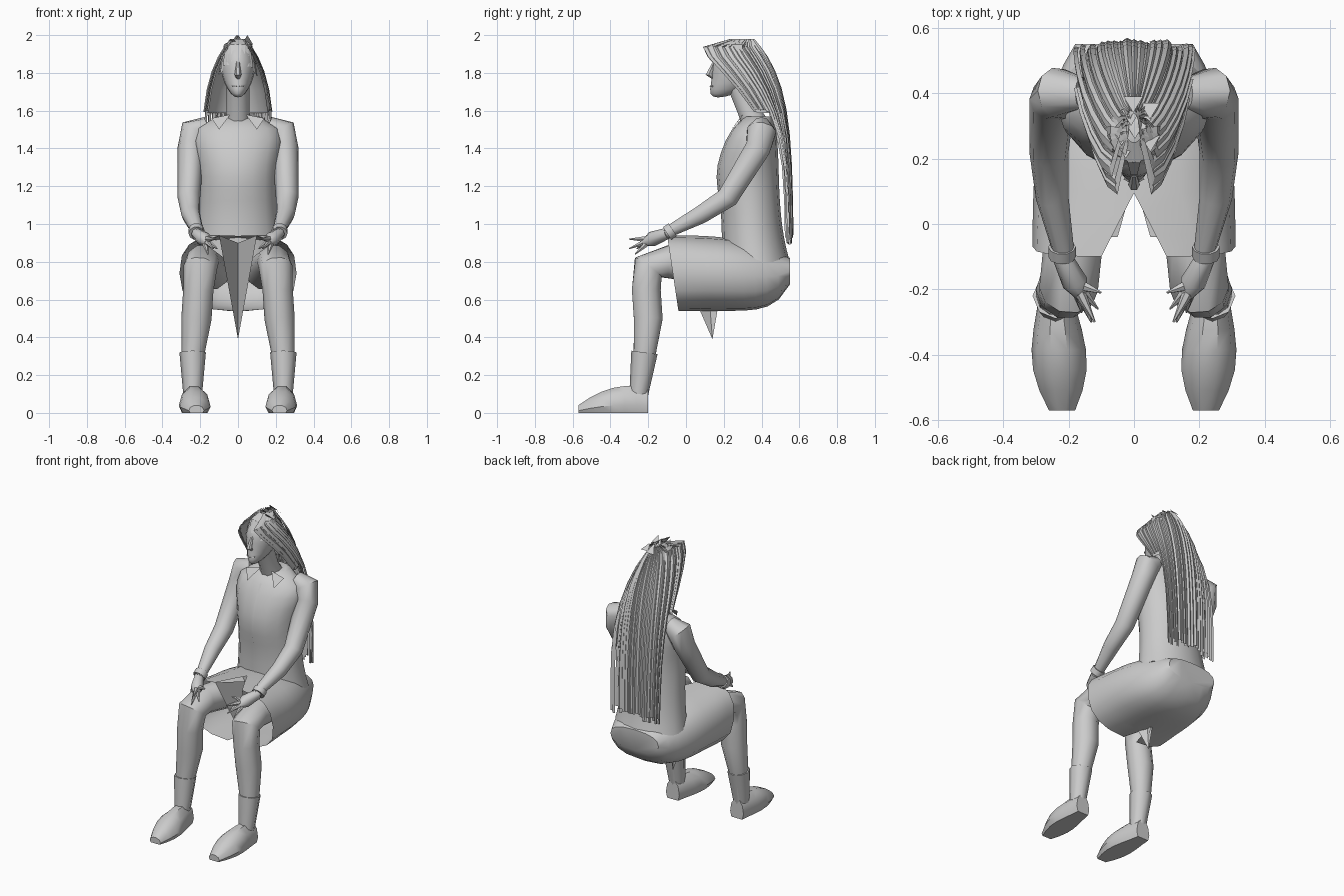
import bpy, bmesh, random
from math import sin, cos, pi, exp, radians, copysign
from mathutils import Vector

random.seed(4)
cube = bpy.data.objects.get("Cube")
if cube:
    bpy.data.objects.remove(cube)

shade = 0.6
grey = bpy.data.materials.new("plain_grey")
grey.use_nodes = True
grey.diffuse_color = (shade, shade, shade, 1)
grey.node_tree.nodes["Principled BSDF"].inputs["Base Color"].default_value = grey.diffuse_color


def finish(name, bm, angle=50):
    bmesh.ops.remove_doubles(bm, verts=bm.verts, dist=0.001)
    bmesh.ops.recalc_face_normals(bm, faces=bm.faces)
    mesh = bpy.data.meshes.new(name)
    bm.to_mesh(mesh)
    bm.free()
    mesh.materials.append(grey)
    part = bpy.data.objects.new(name, mesh)
    bpy.context.collection.objects.link(part)
    bpy.ops.object.select_all(action="DESELECT")
    part.select_set(True)
    bpy.context.view_layer.objects.active = part
    bpy.ops.object.shade_smooth_by_angle(angle=radians(angle))


def add_face(bm, points):
    bm.faces.new([bm.verts.new(point) for point in points])


def add_sheet(bm, rows):
    grid = [[bm.verts.new(point) for point in row] for row in rows]
    for a, b in zip(grid, grid[1:]):
        for i in range(len(a) - 1):
            bm.faces.new((a[i], a[i + 1], b[i + 1], b[i]))


def add_loft(bm, rings):
    add_sheet(bm, [ring + ring[:1] for ring in rings])
    add_face(bm, rings[0])
    add_face(bm, rings[-1])


def ellipse(center, u, v, sides):
    turns = [2 * pi * i / sides for i in range(sides)]
    return [center + u * cos(a) + v * sin(a) for a in turns]


def add_tube(bm, side, path, sides=10):
    """Each path entry is x, y, z and radius."""
    points = [Vector((side * x, y, z)) for x, y, z, r in path]
    rings = []
    for i, center in enumerate(points):
        along = (points[min(i + 1, len(points) - 1)] - points[max(i - 1, 0)]).normalized()
        across = Vector((1, 0, 0)) - along * along.x
        across.normalize()
        radius = path[i][-1]
        rings.append(ellipse(center, across * radius, along.cross(across) * radius, sides))
    add_loft(bm, rings)


def tube(name, side, path, sides=10):
    bm = bmesh.new()
    add_tube(bm, side, path, sides)
    finish(name, bm)


def bump(value, center, spread):
    return exp(-((value - center) / spread) ** 2)


# Shirt: wide at the hips, full at the chest, closing at the shoulders
def shirt_ring(t):
    hip, top = (1 - t) ** 4, t ** 8
    width = 0.2 + 0.04 * hip + 0.04 * bump(t, 0.9, 0.2) - 0.12 * t ** 20
    front = 0.19 - 0.03 * bump(t, 0.6, 0.2) + 0.12 * top
    back = 0.49 + 0.06 * hip - 0.03 * top
    return width, front, back, 0.8 + 0.77 * t


steps = [i / 12 for i in range(13)]
bm = bmesh.new()
rings = []
for t in steps:
    width, front, back, z = shirt_ring(t)
    middle = (front + back) / 2
    rings.append(ellipse(Vector((0, middle, z)), Vector((width, 0, 0)), Vector((0, back - middle, 0)), 16))
add_loft(bm, rings)
finish("shirt", bm)

# Front placket and collar flaps
bm = bmesh.new()
rows = []
for t in steps[1:-1]:
    width, front, back, z = shirt_ring(t)
    rows.append([(x, front - 0.004, z) for x in (-0.006, 0.006)])
add_sheet(bm, rows)
for side in (1, -1):
    add_face(bm, [(side * 0.04, 0.3, 1.58), (side * 0.14, 0.29, 1.56), (side * 0.1, 0.24, 1.5)])
finish("collar_and_placket", bm)

tube("neck", 1, [(0, 0.38, 1.5, 0.08), (0, 0.33, 1.6, 0.06), (0, 0.27, 1.75, 0.06)])

# Head: a sphere with the jaw narrowed and pushed forward
bm = bmesh.new()
bmesh.ops.create_uvsphere(bm, u_segments=16, v_segments=12, radius=1)
for v in bm.verts:
    x, y, z = v.co
    jaw = max(0, -z)
    v.co = (0.09 * x * (1 - 0.2 * jaw), 0.27 + 0.13 * y - 0.1 * jaw ** 2, 1.82 + 0.15 * z)
finish("head", bm)
tube("nose", 1, [(0, 0.15, 1.86, 0.008), (0, 0.12, 1.79, 0.018), (0, 0.15, 1.77, 0.01)], 6)
tube("lips", 1, [(-0.03, 0.14, 1.73, 0.004), (0, 0.12, 1.73, 0.012), (0.03, 0.14, 1.73, 0.004)], 6)


# Hair: spreads from the crown and falls as a flat curtain behind the back
def hair_point(drop, angle, lift):
    width = 0.03 + 0.18 * (1 - exp(-drop / 0.2)) - 0.03 * drop
    back = 0.35 + 0.21 * (1 - exp(-drop / 0.22))
    wrap = 0.04 + 0.2 * min(1, 0.2 + drop / 0.06) * bump(drop, 0, 0.4)
    return Vector(((width + lift) * sin(angle), back + lift - wrap * (1 - cos(angle)), 1.98 - drop))


drops = [1.09 * (i / 10) ** 2 for i in range(11)]
bm = bmesh.new()
add_sheet(bm, [[hair_point(d, radians(a), -0.012) for a in range(-100, 101, 10)] for d in drops[:7]])
finish("hair_base", bm)

bm = bmesh.new()
strands = 33
for k in range(strands):
    angle = radians(-104 + 208 * k / (strands - 1))
    half = random.uniform(0.06, 0.1)
    lift = random.uniform(-0.012, 0.008)
    length = random.uniform(0.95, 1)
    reach = drops[:7] if abs(angle) > 1.25 else drops
    rows = []
    for d in reach:
        rows.append([hair_point(d * length, angle + q * half, lift + 0.007 * (q == 0)) for q in (-1, 0, 1)])
    add_sheet(bm, rows)
finish("hair_strands", bm, 30)

# Jagged fringe over the brow and tufts on the crown
bm = bmesh.new()
locks = 13
for k in range(locks):
    angle = pi * (k / (locks - 1) - 0.5)
    out = Vector((0.8 * sin(angle), -cos(angle), 0))
    along = Vector((cos(angle), sin(angle), 0))
    tip = 1.9 - 0.1 * abs(sin(angle)) + random.uniform(-0.02, 0.01)
    rows = []
    for reach, half, z in ((0.03, 0.01, 1.98), (0.09, 0.02, 1.95), (0.13, 0.01, tip)):
        center = Vector((0, 0.28, z)) + out * reach
        rows.append([center - along * half, center + along * half])
    add_sheet(bm, rows)
for k in range(8):
    x, y = random.uniform(-0.05, 0.05), 0.22 + 0.02 * k
    height = 1.98 + 0.02 * (k % 2)
    add_face(bm, [(x - 0.03, y + 0.03, 1.95), (x + 0.03, y + 0.03, 1.95), (x, y - 0.02, height)])
finish("fringe", bm, 30)


# Skirt: a rounded shell from the open front to the seat
def skirt_section(t, side):
    width = 0.31 - 0.13 * t ** 3
    top = 0.94 - 0.12 * t ** 3
    bottom = 0.54 + 0.14 * t ** 8
    gap = max(0, 0.1 - t / 3)
    points = []
    for i in range(9):
        a = pi / 2 - pi * i / 8
        rise = copysign(abs(sin(a)) ** 0.8, a)
        inner = gap if a > 0 else gap / 2
        x = inner + (width - inner) * abs(cos(a)) ** 0.8
        y = 0.65 * t - 0.1 + 0.03 * (1 - t) * (1 - rise)
        points.append((side * x, y, (top + bottom) / 2 + rise * (top - bottom) / 2))
    return points


bm = bmesh.new()
tip = (0, 0.14, 0.39)
valley = (0, 0.1, 0.9)
for side in (1, -1):
    sections = [skirt_section(i / 10, side) for i in range(11)]
    add_sheet(bm, sections)
    add_face(bm, sections[-1])
    # Cloth folded down between the knees
    add_face(bm, [sections[0][0], tip, valley])
    add_face(bm, [valley, tip, (side * 0.02, 0.22, 0.85)])
finish("skirt", bm)


# Shoe: half rounds from heel to toe, flat on the ground
def shoe_section(t, side):
    half = 0.05 + 0.04 * sin(pi * t ** 1.3) - 0.01 * t
    height = 0.13 + 0.1 * t - 0.19 * t * t
    points = []
    for i in range(10):
        a = 2 * pi * i / 10
        z = height * max(0, sin(a) + 0.4) / 1.35
        points.append((side * (0.24 - 0.02 * t + half * cos(a)), -0.2 - 0.37 * t, z))
    return points


finger_tips = [(0.1, -0.21, 0.94), (0.11, -0.26, 0.87), (0.12, -0.3, 0.92), (0.13, -0.3, 0.87), (0.16, -0.27, 0.84)]
for side, word in ((1, "left"), (-1, "right")):
    tube(word + "_leg", side, [(0.14, 0.3, 0.75, 0.1), (0.19, -0.1, 0.8, 0.09), (0.2, -0.2, 0.77, 0.09),
                               (0.21, -0.21, 0.65, 0.08), (0.22, -0.2, 0.5, 0.08),
                               (0.24, -0.22, 0.3, 0.06), (0.24, -0.24, 0.1, 0.04)])
    tube(word + "_boot_cuff", side, [(0.24, -0.22, 0.32, 0.07), (0.24, -0.25, 0.1, 0.05)], 8)
    bm = bmesh.new()
    add_loft(bm, [shoe_section(i / 6, side) for i in range(7)])
    finish(word + "_shoe", bm, 40)
    tube(word + "_arm", side, [(0.16, 0.4, 1.52, 0.05), (0.23, 0.4, 1.49, 0.08), (0.25, 0.38, 1.4, 0.07),
                               (0.26, 0.22, 1.14, 0.06), (0.25, 0.08, 1.05, 0.05), (0.21, -0.11, 0.95, 0.03)])
    tube(word + "_wrist_band", side, [(0.22, -0.07, 0.97, 0.042), (0.22, -0.1, 0.95, 0.042)])
    # Hand with pointed fingers
    bm = bmesh.new()
    palm = Vector((0.18, -0.18, 0.92))
    add_tube(bm, side, [(0.22, -0.1, 0.95, 0.03), (*palm, 0.04), (0.16, -0.22, 0.9, 0.02)], 8)
    for point in finger_tips:
        knuckle = palm.lerp(Vector(point), 0.4)
        add_tube(bm, side, [(*palm, 0.015), (*knuckle, 0.015), (*point, 0.003)], 6)
    finish(word + "_hand", bm)
